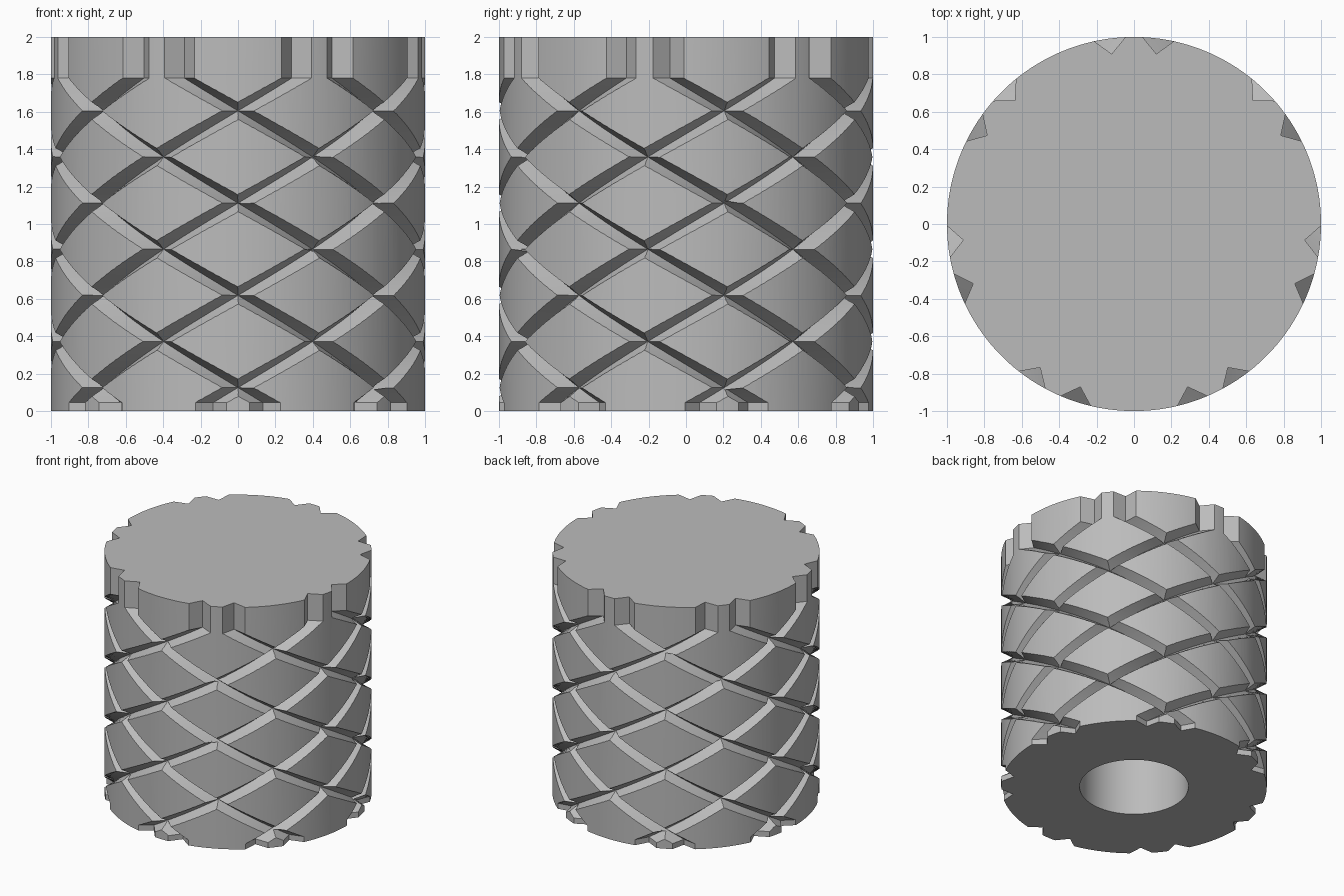
import bpy, bmesh, math
from mathutils import Matrix, Vector

cube = bpy.data.objects.get("Cube")
if cube:
    bpy.data.objects.remove(cube, do_unlink=True)

HEIGHT, BORE_RADIUS, BORE_DEPTH = 2.0, 0.41, 1.5
STARTS = 7
HALF_PITCH = math.pi / STARTS        # angle between neighbouring crossings
RISE = 0.2467                        # height gained per half pitch
CROSSING = 1.605                     # height of the top front crossing
LOW, HIGH = 0.045, 1.78              # the grooves run straight beyond these
ROOT, OUTER, FLARE = 0.917, 1.08, 1.06

metal = bpy.data.materials.new("plain grey")
metal.use_nodes = True
grey = (0.5, 0.5, 0.5, 1)
metal.diffuse_color = grey
metal.node_tree.nodes["Principled BSDF"].inputs["Base Color"].default_value = grey


def make_object(name, bm):
    bmesh.ops.recalc_face_normals(bm, faces=bm.faces)
    mesh = bpy.data.meshes.new(name)
    bm.to_mesh(mesh)
    bm.free()
    mesh.materials.append(metal)
    ob = bpy.data.objects.new(name, mesh)
    bpy.context.collection.objects.link(ob)
    return ob


def cylinder(name, radius, bottom, top, segments):
    bm = bmesh.new()
    bmesh.ops.create_cone(bm, cap_ends=True, segments=segments, radius1=radius,
                          radius2=radius, depth=top - bottom,
                          matrix=Matrix.Translation((0, 0, (top + bottom) / 2)))
    return make_object(name, bm)


def groove_cutter(name, hand):
    """Seven V grooves that wind one way and end in straight notches."""
    bm = bmesh.new()
    steps = 80
    heights = [-0.1] + [LOW + (HIGH - LOW) * i / steps for i in range(steps + 1)]
    heights.append(HEIGHT + 0.1)
    half = (OUTER - ROOT) * FLARE
    for start in range(STARTS):
        rings = []
        for z in heights:
            turn = (min(max(z, LOW), HIGH) - CROSSING) / RISE * HALF_PITCH
            angle = -math.pi / 2 + hand * turn + start * 2 * HALF_PITCH
            spin = Matrix.Rotation(angle, 3, 'Z')
            section = ((ROOT, 0), (OUTER, half), (OUTER, -half))
            rings.append([bm.verts.new(spin @ Vector((r, t, z))) for r, t in section])
        for a, b in zip(rings, rings[1:]):
            for i in range(3):
                j = (i + 1) % 3
                bm.faces.new((a[i], a[j], b[j], b[i]))
        bm.faces.new(rings[0])
        bm.faces.new(rings[-1])
    return make_object(name, bm)


# Grip body, bored from below and cut by both sets of grooves
body = cylinder("knurled_body", 1, 0, HEIGHT, 180)
cutters = [cylinder("bore_cutter", BORE_RADIUS, -0.1, BORE_DEPTH, 96),
           groove_cutter("right_hand_grooves", 1),
           groove_cutter("left_hand_grooves", -1)]

bpy.ops.object.select_all(action='DESELECT')
body.select_set(True)
bpy.context.view_layer.objects.active = body
for cutter in cutters:
    cutter.hide_render = True
    mod = body.modifiers.new(cutter.name, 'BOOLEAN')
    mod.operation, mod.solver, mod.object = 'DIFFERENCE', 'EXACT', cutter
    bpy.ops.object.modifier_apply(modifier=mod.name)
    bpy.data.objects.remove(cutter, do_unlink=True)

bpy.ops.object.shade_smooth_by_angle(angle=math.radians(25))
